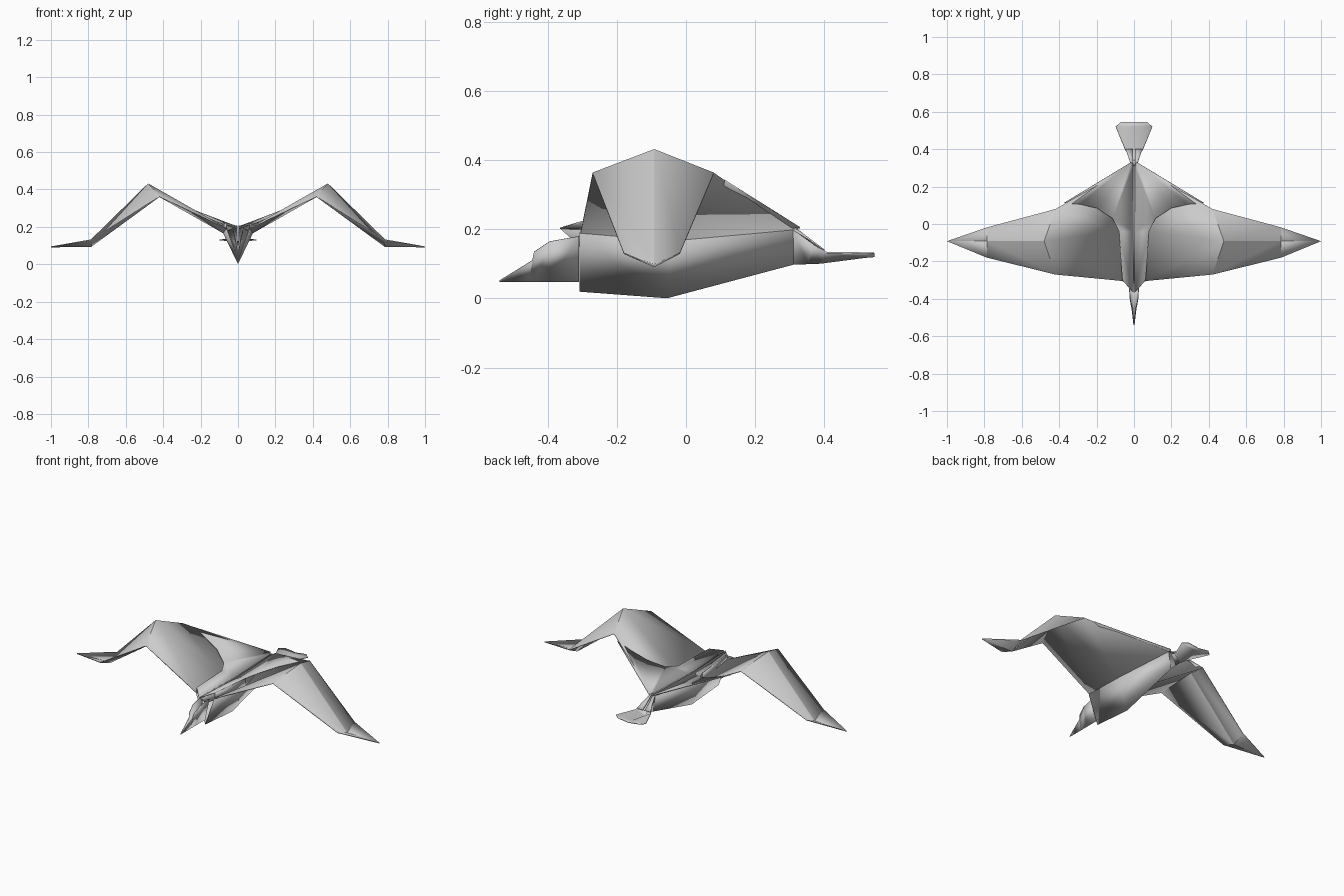
import bpy, math


def sheet(name, pts, faces, thick=0.005):
    """Folded paper part: right half given, mirrored over x = 0, given thickness."""
    me = bpy.data.meshes.new(name)
    me.from_pydata(pts, [], faces)
    ob = bpy.data.objects.new(name, me)
    bpy.context.collection.objects.link(ob)
    m = ob.modifiers.new("Mirror", 'MIRROR')
    m.merge_threshold = 0.001
    s = ob.modifiers.new("Paper", 'SOLIDIFY')
    s.thickness = thick
    s.offset = 0
    bpy.ops.object.select_all(action='DESELECT')
    ob.select_set(True)
    bpy.context.view_layer.objects.active = ob
    bpy.ops.object.shade_smooth_by_angle(angle=math.radians(20))
    return ob


def strip(name, rails, thick=0.005):
    """Sheet spanned between rails that share the same point count."""
    n = len(rails[0])
    pts = [p for r in rails for p in r]
    faces = [(r * n + i, r * n + i + 1, (r + 1) * n + i + 1, (r + 1) * n + i)
             for r in range(len(rails) - 1) for i in range(n - 1)]
    return sheet(name, pts, faces, thick)


# wings: folded along the middle, bent down at the elbow, pointed tip
sheet("wing", [
    (.06, -.305, .19), (.078, -.04, .168), (.015, .31, .20),
    (.42, -.27, .362), (.48, -.092, .43), (.42, .08, .362),
    (.785, -.18, .131), (.785, -.092, .096), (.785, -.018, .131),
    (1.0, -.092, .093)],
    [(0, 3, 4, 1), (1, 4, 5, 2), (3, 6, 7, 4), (4, 7, 8, 5), (6, 9, 7), (7, 9, 8)])

# body sides: V shaped keel
strip("body_side", [
    [(.06, -.308, .19), (.078, -.04, .168), (.015, .31, .20)],
    [(0, -.308, .022), (0, -.055, .003), (0, .31, .10)]])

# upper layer lying over the body and the wing roots
sheet("back_cover", [
    (.005, -.365, .203), (.06, -.303, .222), (.08, -.04, .215),
    (.115, .03, .227), (.20, .085, .266), (.29, .105, .305), (.375, .112, .342),
    (.015, .33, .205), (.005, .31, .20), (.005, -.04, .19)],
    [(0, 1, 2, 9), (9, 2, 3, 8), (3, 4, 7, 8), (4, 5, 6, 7)], 0.004)

# side edges joining the upper layer to the body
strip("cover_edge", [
    [(.06, -.303, .222), (.08, -.04, .215)],
    [(.06, -.305, .19), (.078, -.04, .168)]], 0.004)

# inner fold along the middle
strip("centre_fold", [
    [(.005, -.365, .203), (.005, -.04, .19), (.005, .31, .20)],
    [(.003, -.308, .15), (.003, -.05, .10), (.003, .31, .12)]], 0.003)

# head and beak: narrow folded wedge
strip("head", [
    [(.026, -.31, .18), (.022, -.395, .165), (.014, -.44, .135),
     (.012, -.445, .11), (.001, -.54, .052)],
    [(0, -.31, .05), (0, -.395, .05), (0, -.44, .05), (0, -.455, .05), (0, -.54, .05)]], 0.004)

# tail: fold that opens into a flat fan
strip("tail", [
    [(.012, .31, .20), (.03, .37, .155), (.05, .405, .133), (.098, .52, .131), (.07, .545, .131)],
    [(0, .31, .10), (0, .355, .101), (0, .39, .103), (0, .52, .12), (0, .545, .122)]])

# small folded flap above the tail root
strip("tail_flap", [
    [(.004, .31, .208), (.006, .36, .165), (.006, .40, .138)],
    [(.015, .31, .20), (.032, .365, .166), (.045, .40, .140)]], 0.004)
